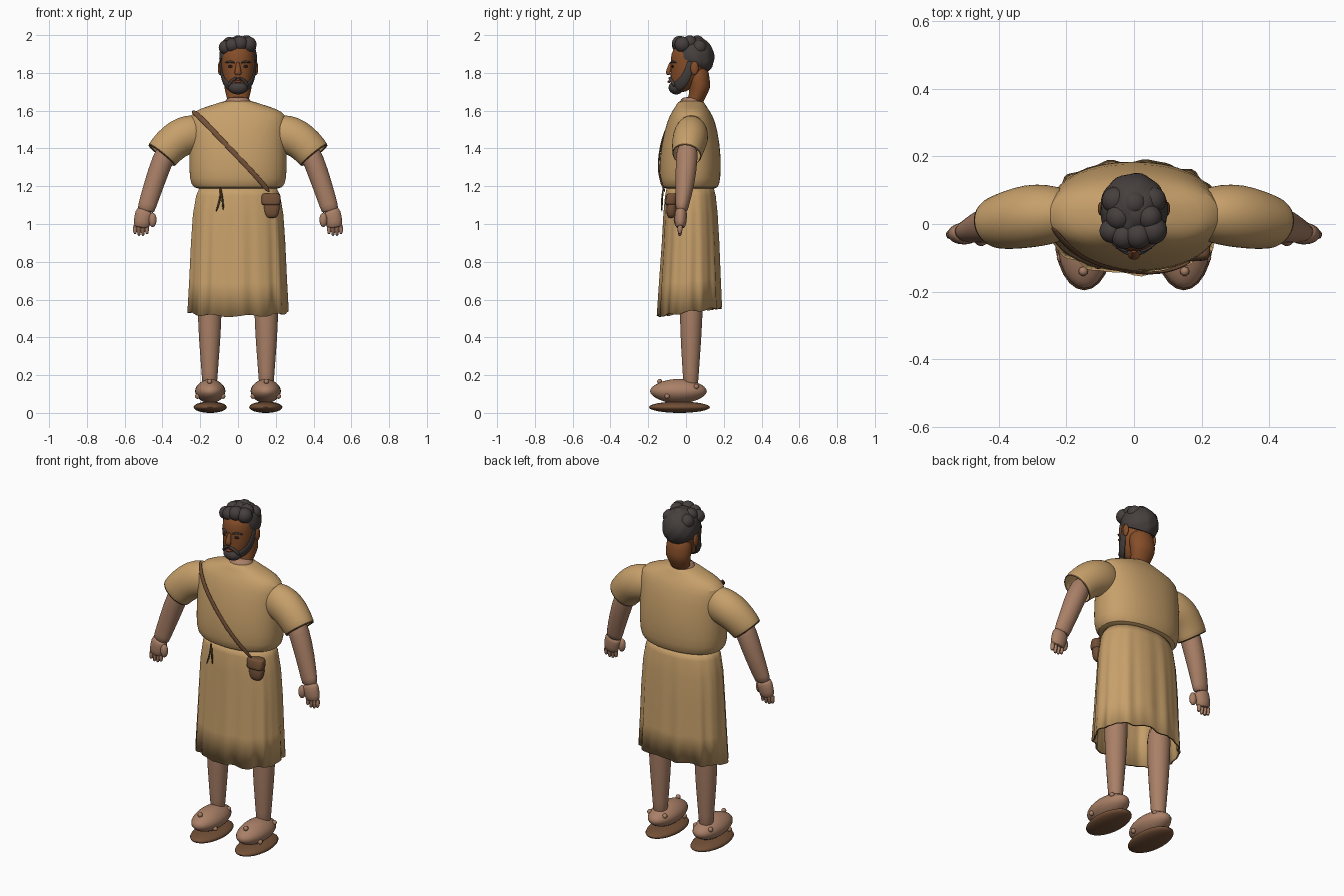
import bpy, bmesh, math
from mathutils import Vector

cube = bpy.data.objects.get("Cube")
if cube:
    bpy.data.objects.remove(cube, do_unlink=True)


def material(name, *rgb):
    m = bpy.data.materials.new(name)
    m.use_nodes = True
    m.diffuse_color = (*rgb, 1)
    m.node_tree.nodes["Principled BSDF"].inputs["Base Color"].default_value = (*rgb, 1)
    return m


CLOTH = material("tan cloth", .57, .35, .145)
HEM = material("dark hem", .13, .075, .03)
SKIN = material("body skin", .40, .215, .135)
FACE = material("face skin", .235, .075, .022)
HAIR = material("dark hair", .06, .05, .047)
LEATHER = material("brown leather", .17, .08, .038)
EYE = material("eye", .02, .012, .01)
LIP = material("lip", .22, .055, .03)


def finish(name, bm, mats, subdiv=0, shell=0):
    """Turn a bmesh into a smooth object, optionally as a thin shell."""
    bmesh.ops.recalc_face_normals(bm, faces=bm.faces[:])
    me = bpy.data.meshes.new(name)
    bm.to_mesh(me)
    bm.free()
    ob = bpy.data.objects.new(name, me)
    bpy.context.collection.objects.link(ob)
    for m in mats:
        me.materials.append(m)
    if shell:
        mod = ob.modifiers.new("thickness", 'SOLIDIFY')
        mod.thickness = shell
        mod.material_offset_rim = len(mats) - 1
    if subdiv:
        ob.modifiers.new("smooth", 'SUBSURF').levels = subdiv
        ob.modifiers["smooth"].render_levels = subdiv
    bpy.ops.object.select_all(action='DESELECT')
    bpy.context.view_layer.objects.active = ob
    ob.select_set(True)
    bpy.ops.object.shade_smooth_by_angle(angle=math.radians(50))
    return ob


def sweep(name, rows, mat, n=16, ref=(0, 1, 0), axis=None, power=2, warp=None,
          caps=True, shell=0, subdiv=1, side=1):
    """Skin oval sections; a row is x, y, z, radius along ref, other radius."""
    bm = bmesh.new()
    pts = [Vector((r[0] * side, r[1], r[2])) for r in rows]
    rings = []
    for k, row in enumerate(rows):
        t = Vector(axis) if axis else pts[min(k + 1, len(pts) - 1)] - pts[max(k - 1, 0)]
        t.normalize()
        u = Vector(ref) - t * t.dot(Vector(ref))
        u.normalize()
        v = t.cross(u)
        ring = []
        for i in range(n):
            a = math.tau * i / n
            c, s = (math.copysign(abs(f) ** (2 / power), f) for f in (math.cos(a), math.sin(a)))
            co = pts[k] + u * row[3] * c + v * row[4] * s
            if warp:
                co = warp(co, a, k / (len(rows) - 1))
            ring.append(bm.verts.new(co))
        rings.append(ring)
    for lo, hi in zip(rings, rings[1:]):
        for i in range(n):
            bm.faces.new((lo[i], lo[(i + 1) % n], hi[(i + 1) % n], hi[i]))
    if caps:
        bm.faces.new(rings[0][::-1])
        bm.faces.new(rings[-1])
    return finish(name, bm, mat if isinstance(mat, list) else [mat], subdiv, shell)


def upright(name, rows, mat, **kw):
    """Stack of ovals; a row is z, half width, front y, back y."""
    full = [(kw.get("x", 0), (f + b) / 2, z, w, (b - f) / 2) for z, w, f, b in rows]
    kw.pop("x", None)
    return sweep(name, full, mat, ref=(1, 0, 0), axis=(0, 0, 1), **kw)


def ball(name, loc, size, mat, cut=None, warp=None, seg=24):
    bm = bmesh.new()
    bmesh.ops.create_uvsphere(bm, u_segments=seg, v_segments=seg * 2 // 3, radius=1)
    for v in bm.verts:
        k = warp(v.co) if warp else 1
        v.co = Vector(loc) + Vector(a * b * k for a, b in zip(v.co, size))
    if cut:
        bmesh.ops.bisect_plane(bm, geom=bm.verts[:] + bm.edges[:] + bm.faces[:],
                               plane_co=cut[0], plane_no=cut[1], clear_inner=True)
        bmesh.ops.holes_fill(bm, edges=[e for e in bm.edges if e.is_boundary])
    return finish(name, bm, [mat])


# Tunic: blousing top, and a pleated skirt whose hem rises at the back
upright("tunic_top", [(1.185, .195, -.09, .14), (1.19, .238, -.13, .17), (1.23, .258, -.142, .183),
                      (1.35, .26, -.142, .188), (1.5, .256, -.115, .168), (1.58, .262, -.085, .14),
                      (1.612, .2, -.062, .115), (1.638, .11, -.047, .1), (1.655, .068, -.038, .09)],
        CLOTH, n=32, power=2.2)


def pleat(co, a, k):
    wave = math.cos(13 * a + 1) * .6 + math.cos(21 * a) * .4
    co.x *= 1 + .03 * wave * k
    co.y += (co.y - .02) * .045 * wave * k
    co.z += k * k * (.13 * (co.y - .02) + .006 * math.cos(9 * a))
    return co


upright("tunic_skirt", [(1.2, .2, -.1, .145), (1.15, .222, -.11, .157), (1.05, .238, -.118, .167),
                        (.9, .247, -.125, .175), (.7, .255, -.138, .182), (.535, .263, -.148, .188)],
        [CLOTH, HEM], n=96, power=2.2, warp=pleat, caps=False, shell=.01, subdiv=0)

# Cord ends hanging from the waist
for i, (x, z) in enumerate([(-.118, 1.06), (-.078, 1.07)]):
    sweep(f"waist_cord_{i + 1}", [(-.095, -.118, 1.2, .005, .005),
                                  (-.09 + i * .008, -.128, 1.14, .005, .005),
                                  (x, -.128, z, .006, .006)], HEM, n=8)

# Shoulder strap and pouch
sweep("shoulder_strap", [(-.245, -.005, 1.6, .005, .015), (-.2, -.066, 1.565, .005, .015),
                         (-.13, -.116, 1.49, .005, .015), (0, -.147, 1.355, .005, .014),
                         (.1, -.145, 1.25, .005, .014), (.17, -.108, 1.165, .005, .014)],
      LEATHER, n=8, ref=(0, -1, 0), subdiv=2)
upright("pouch_body", [(1.13, .046, -.1, -.05), (1.08, .045, -.105, -.05), (1.05, .038, -.103, -.055),
                       (1.03, .024, -.095, -.06)], LEATHER, x=.177, power=3)
upright("pouch_flap", [(1.162, .048, -.098, -.05), (1.155, .052, -.106, -.048),
                       (1.105, .053, -.112, -.05), (1.1, .048, -.11, -.052)], LEATHER, x=.174, power=3.5)

# Limbs, one set per side
for s, word in ((1, "left"), (-1, "right")):
    sweep(word + "_sleeve", [(.2, .028, 1.485, .075, .09), (.25, .028, 1.478, .09, .104),
                             (.31, .024, 1.457, .095, .103), (.365, .012, 1.413, .088, .096),
                             (.407, .003, 1.36, .078, .092)], [CLOTH, HEM], n=24, caps=False,
          shell=.008, side=s)
    sweep(word + "_arm", [(.355, .008, 1.43, .055, .055), (.4, .004, 1.34, .06, .058),
                          (.445, -.005, 1.21, .052, .054), (.485, -.022, 1.085, .034, .048),
                          (.489, -.024, 1.065, .032, .046)], SKIN, side=s)
    sweep(word + "_palm", [(.489, -.025, 1.075, .027, .042), (.496, -.027, 1.06, .034, .05),
                           (.508, -.029, 1.01, .033, .046), (.513, -.031, .975, .025, .042)], SKIN, side=s)
    for i, tip in enumerate((.945, .934, .934, .945)):
        x = .481 + i * .021
        sweep(f"{word}_finger_{i + 1}", [(x, -.03, 1, .016, .013), (x + .002, -.032, .965, .014, .012),
                                         (x, -.034, tip, .009, .008)], SKIN, n=8, side=s)
    ball(word + "_thumb", (.452 * s, -.045, 1.022), (.021, .02, .038), SKIN)
    upright(word + "_leg", [(.72, .07, -.04, .1), (.52, .064, -.033, .088), (.38, .058, -.03, .082),
                            (.2, .042, -.017, .067), (.12, .04, -.015, .065)], SKIN, x=.15 * s)
    ball(word + "_foot", (.147 * s, -.04, .115), (.078, .146, .066), SKIN,
         warp=lambda c: 1 + .03 * math.cos(4 * c.z))
    ball(word + "_sole", (.147 * s, -.035, .03), (.088, .161, .03), LEATHER)
    for i, (x, y, z) in enumerate([(.15, -.14, .166), (.215, -.1, .088), (.08, -.1, .088),
                                   (.2, .055, .14), (.1, .055, .14)]):
        ball(f"{word}_foot_stud_{i + 1}", (x * s, y, z), (.014, .014, .014), SKIN, seg=9)

# Neck and head
upright("collar_skin", [(1.6, .085, -.04, .1), (1.65, .07, -.035, .092), (1.675, .056, -.02, .085)], SKIN)
upright("neck", [(1.62, .052, -.005, .085), (1.67, .06, .01, .102), (1.72, .076, .022, .134),
                 (1.77, .076, 0, .125), (1.84, .07, 0, .12)], FACE)
upright("head", [(1.695, .03, -.07, 0), (1.73, .06, -.08, .04), (1.78, .083, -.083, .085),
                 (1.84, .09, -.08, .11), (1.9, .092, -.084, .12), (1.96, .07, -.05, .11)], FACE, n=24)
sweep("nose", [(0, -.075, 1.86, .012, .01), (0, -.085, 1.83, .012, .012), (0, -.096, 1.803, .014, .02),
               (0, -.09, 1.788, .012, .018)], FACE, n=12)
ball("lower_lip", (0, -.089, 1.754), (.02, .009, .007), LIP)

# Beard
ball("chin_beard", (0, -.052, 1.722), (.052, .04, .036), HAIR)
for s, word in ((1, "left"), (-1, "right")):
    sweep(word + "_side_beard", [(.09, .025, 1.87, .008, .018), (.09, .018, 1.82, .008, .02),
                                 (.08, -.002, 1.768, .01, .028), (.06, -.032, 1.735, .012, .03),
                                 (.025, -.062, 1.718, .015, .03)], HAIR, n=12, ref=(s, 0, 0), side=s)
    sweep(word + "_moustache", [(0, -.088, 1.774, .009, .008), (.025, -.082, 1.769, .01, .009),
                                (.045, -.066, 1.745, .01, .011), (.048, -.06, 1.725, .008, .01)],
          HAIR, n=8, side=s)
    sweep(word + "_brow", [(.014, -.082, 1.852, .006, .005), (.042, -.073, 1.863, .007, .007),
                           (.07, -.05, 1.853, .005, .004)], HAIR, n=8, side=s)
    ball(word + "_eye", (.038 * s, -.07, 1.834), (.016, .006, .007), EYE, seg=12)
    ball(word + "_ear", (.096 * s, .045, 1.825), (.011, .021, .036), FACE)


# Hair cap with soft waves, cut along the hairline, and curls over the brow
def waves(c):
    return 1 + .025 * math.sin(9 * c.x + 4 * c.z) * math.cos(7 * c.y + 5 * c.z)


ball("hair_cap", (0, .042, 1.884), (.1, .108, .108), HAIR, seg=48, warp=waves,
     cut=((0, -.06, 1.9), (0, .5, 1)))
curls = [(-.066, -.02, 1.935, .036), (-.03, -.036, 1.946, .038), (.012, -.034, 1.956, .04),
         (.056, -.018, 1.95, .042), (.045, .02, 1.962, .037), (-.045, .02, 1.952, .038),
         (0, .06, 1.958, .04), (.055, .07, 1.935, .04), (-.055, .07, 1.935, .04)]
for i, (x, y, z, r) in enumerate(curls):
    ball(f"hair_curl_{i + 1}", (x, y, z), (r, r, r), HAIR)
